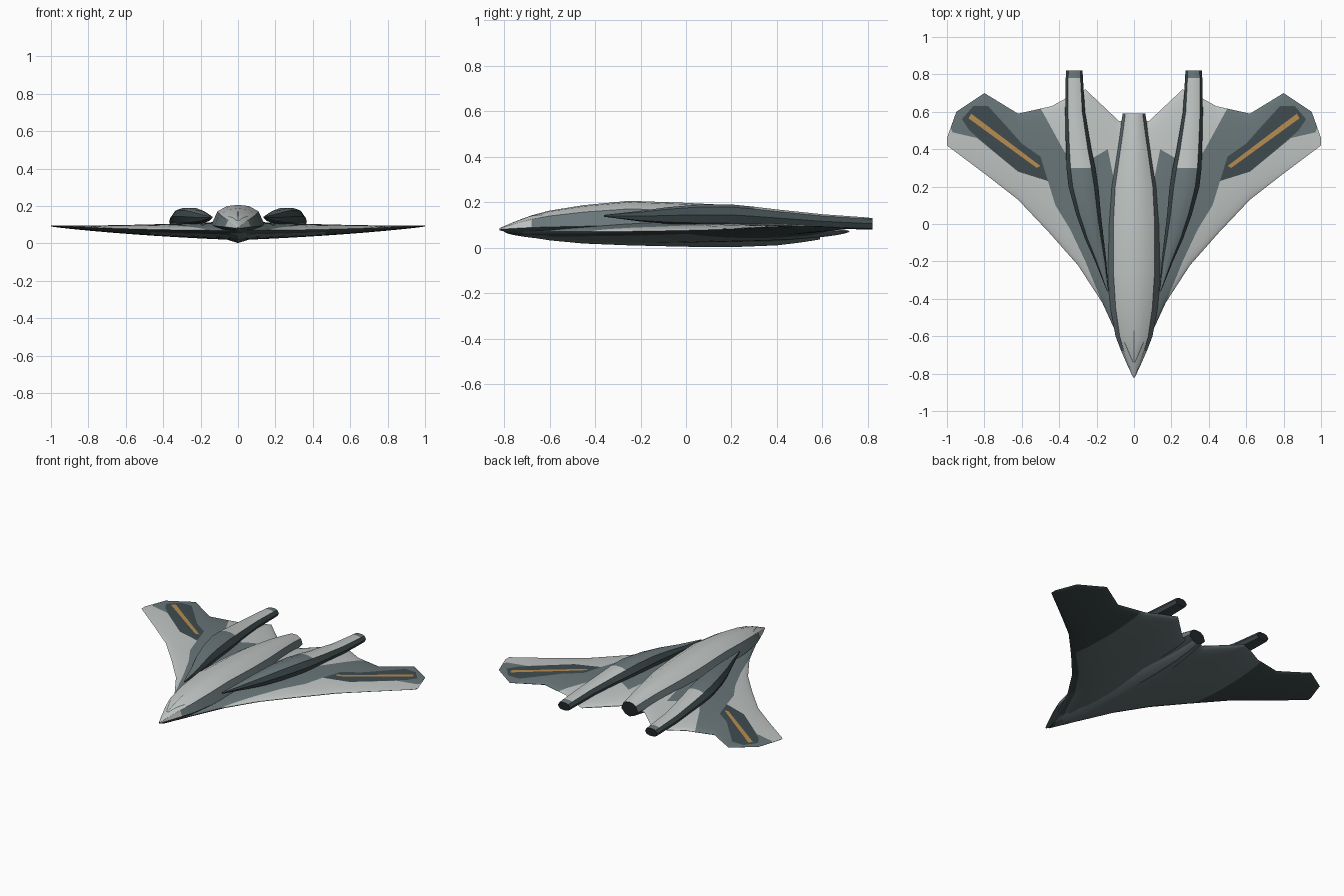
import bpy, bmesh, math
from mathutils import Vector

cube = bpy.data.objects.get("Cube")
if cube:
    bpy.data.objects.remove(cube, do_unlink=True)


def material(name, rgb):
    m = bpy.data.materials.new(name)
    m.use_nodes = True
    m.diffuse_color = (*rgb, 1)
    b = m.node_tree.nodes["Principled BSDF"]
    b.inputs["Base Color"].default_value = (*rgb, 1)
    b.inputs["Roughness"].default_value = 0.6
    return m


MATS = [material("pale grey", (0.52, 0.55, 0.54)),
        material("slate", (0.14, 0.18, 0.19)),
        material("dark slate", (0.05, 0.07, 0.075)),
        material("orange", (0.47, 0.26, 0.08)),
        material("nozzle black", (0.015, 0.018, 0.02))]
PALE, SLATE, DARK, ORANGE, BLACK = range(5)


def interp(table, t, col=1):
    """Linear lookup in rows sorted by their first value."""
    if t <= table[0][0]:
        return table[0][col]
    for a, b in zip(table, table[1:]):
        if t <= b[0]:
            return a[col] + (b[col] - a[col]) * (t - a[0]) / (b[0] - a[0])
    return table[-1][col]


def finish(bm, name, mirror=False, angle=30):
    bmesh.ops.recalc_face_normals(bm, faces=bm.faces)
    me = bpy.data.meshes.new(name)
    bm.to_mesh(me)
    bm.free()
    for m in MATS:
        me.materials.append(m)
    ob = bpy.data.objects.new(name, me)
    bpy.context.collection.objects.link(ob)
    bpy.ops.object.select_all(action='DESELECT')
    ob.select_set(True)
    bpy.context.view_layer.objects.active = ob
    bpy.ops.object.shade_smooth_by_angle(angle=math.radians(angle))
    if mirror:
        mod = ob.modifiers.new("mirror", 'MIRROR')
        mod.use_clip = True
    return ob


def loft(rings, paint):
    """Skin closed rings; paint(band, centre) gives the colour."""
    bm = bmesh.new()
    vs = [[bm.verts.new(p) for p in r] for r in rings]
    n = len(vs[0])
    for a, b in zip(vs, vs[1:]):
        for i in range(n):
            j = (i + 1) % n
            f = bm.faces.new((a[i], a[j], b[j], b[i]))
            f.material_index = paint(i, f.calc_center_median())
    for r in (vs[0], vs[-1]):
        bm.faces.new(r).material_index = BLACK
    return bm


def inside(x, y, poly):
    hit = False
    for (ax, ay), (bx, by) in zip(poly, poly[1:] + poly[:1]):
        if (ay > y) != (by > y) and x < ax + (bx - ax) * (y - ay) / (by - ay):
            hit = not hit
    return hit


# Wing planform: span position against leading and trailing edge
LEAD = [(0, -.80), (.06, -.66), (.17, -.42), (.30, -.22), (.45, -.05),
        (.62, .13), (.80, .27), (1, .42)]
TRAIL = [(0, .55), (.08, .55), (.26, .72), (.35, .68), (.44, .63), (.62, .59),
         (.80, .70), (.95, .60), (1, .46)]

# Painted wing regions
slate_area = [(.0, -.80), (.17, -.42), (.26, -.20), (.34, -.03), (.42, .10),
              (.46, .23), (.62, .28), (.84, .46), (.97, .49), (1.1, .8),
              (.5, .8), (.5, .62), (.38, .40), (.31, .30), (.14, .40),
              (.11, .25), (0, .2)]
dark_area = [(.46, .23), (.50, .36), (.60, .43), (.68, .52), (.78, .63),
             (.86, .63), (.92, .56), (.88, .50), (.74, .38), (.62, .28)]
stripe = [(.50, .31), (.52, .30), (.885, .565), (.87, .59)]


def wing_z(x, u, side):
    edge = .07 + .025 * x * x
    bulge = (4 * u * (1 - u)) ** 0.6 if 0 < u < 1 else 0
    thick = .05 * (1 - x) if side > 0 else .048 * (1 - x) ** .8 + .004
    return edge + side * thick * bulge


def build_wing():
    bm = bmesh.new()
    xs = sorted({i / 30 for i in range(31)} | {r[0] for r in LEAD + TRAIL})
    us = [(1 - math.cos(math.pi * i / 18)) / 2 for i in range(19)]
    for side in (1, -1):
        cols = []
        for x in xs:
            a, b = interp(LEAD, x), interp(TRAIL, x)
            cols.append([bm.verts.new((x, a + (b - a) * u, wing_z(x, u, side)))
                         for u in us])
        for a, b in zip(cols, cols[1:]):
            for i in range(len(us) - 1):
                bm.faces.new((a[i], b[i], b[i + 1], a[i + 1]))
    bmesh.ops.remove_doubles(bm, verts=bm.verts, dist=1e-5)
    # Cut the skin along each painted border, near that border only
    for poly in (slate_area, dark_area, stripe):
        for p, q in zip(poly, poly[1:] + poly[:1]):
            p, q = Vector((*p, 0)), Vector((*q, 0))
            d = (q - p).normalized()
            near = [f for f in bm.faces
                    if -.06 < (f.calc_center_median() - p).dot(d) < (q - p).length + .06]
            geom = near + list({e for f in near for e in f.edges}) \
                + list({v for f in near for v in f.verts})
            bmesh.ops.bisect_plane(bm, geom=geom, plane_co=p, dist=1e-5,
                                   plane_no=(d.y, -d.x, 0))
    bmesh.ops.recalc_face_normals(bm, faces=bm.faces)
    for f in bm.faces:
        c = f.calc_center_median()
        if f.normal.z < 0:
            rim = c.y < interp(LEAD, c.x) + .06
            f.material_index = DARK if c.x > .47 or rim else SLATE
            continue
        for poly, col in ((stripe, ORANGE), (dark_area, DARK), (slate_area, SLATE)):
            if inside(c.x, c.y, poly):
                f.material_index = col
                break
    finish(bm, "wing", mirror=True, angle=40)


# Fuselage stations: y, half width, bottom, top
HULL = [(-.82, .004, .076, .086), (-.76, .03, .062, .112), (-.68, .062, .045, .142),
        (-.60, .09, .032, .163), (-.45, .115, .018, .187), (-.25, .13, .010, .206),
        (0, .13, .004, .197), (.2, .118, .002, .187), (.4, .085, .010, .165),
        (.5, .068, .022, .148), (.59, .055, .036, .130)]
SECTION = [(0, 1), (.45, .97), (.85, .82), (1.1, .45), (.6, .12), (0, 0)]


def hull_ring(y):
    w, lo, hi = (interp(HULL, y, k) for k in (1, 2, 3))
    half = [(w * a, y, lo + (hi - lo) * b) for a, b in SECTION]
    return half + [(-x, y, z) for x, y, z in half[-2:0:-1]]


def hull_top(x, y):
    w, lo, hi = (interp(HULL, y, k) for k in (1, 2, 3))
    return lo + (hi - lo) * interp(SECTION[:4], abs(x) / w)


def hull_paint(band, c):
    band = min(band, 9 - band)
    if band < 2 or (band == 2 and c.y < -.68):
        return PALE
    return DARK if band == 3 else SLATE


build_wing()
finish(loft([hull_ring(r[0]) for r in HULL], hull_paint), "fuselage")


# Canopy frame: thin strips laid on the nose
def canopy_strip(name, p, q, width, mirror):
    bm = bmesh.new()
    rows = []
    for i in range(9):
        t = i / 8
        x, y = p[0] + (q[0] - p[0]) * t, p[1] + (q[1] - p[1]) * t
        rows.append([bm.verts.new((x + s, y, hull_top(x + s, y) + .002))
                     for s in (-width, width)])
    for a, b in zip(rows, rows[1:]):
        bm.faces.new((a[0], a[1], b[1], b[0])).material_index = SLATE
    finish(bm, name, mirror)


canopy_strip("canopy_frame", (.005, -.74), (.052, -.63), .003, True)
canopy_strip("canopy_ridge", (0, -.74), (0, -.57), .002, False)

# Engine nacelle stations: y, centre x, half width, bottom, top
POD = [(-.36, .14, .004, .136, .144), (-.2, .178, .03, .115, .162),
       (-.08, .212, .05, .105, .178), (.05, .243, .066, .10, .189),
       (.2, .27, .08, .098, .190), (.3, .284, .077, .096, .180),
       (.4, .296, .068, .093, .168), (.6, .315, .053, .085, .147),
       (.78, .319, .046, .080, .134), (.82, .319, .044, .080, .130)]
POD_SECTION = [(.3, 1), (.72, .88), (1, .5), (.75, .1), (.3, 0)]


def pod_ring(y, cx, w, lo, hi):
    pts = POD_SECTION + [(-a, b) for a, b in reversed(POD_SECTION)]
    return [(cx + w * a, y, lo + (hi - lo) * b) for a, b in pts]


def pod_paint(band, c):
    if band in (0, 8, 9):
        return PALE if .3 < c.y < .78 else SLATE
    return DARK


finish(loft([pod_ring(*r) for r in POD], pod_paint), "engine_nacelle", mirror=True)
